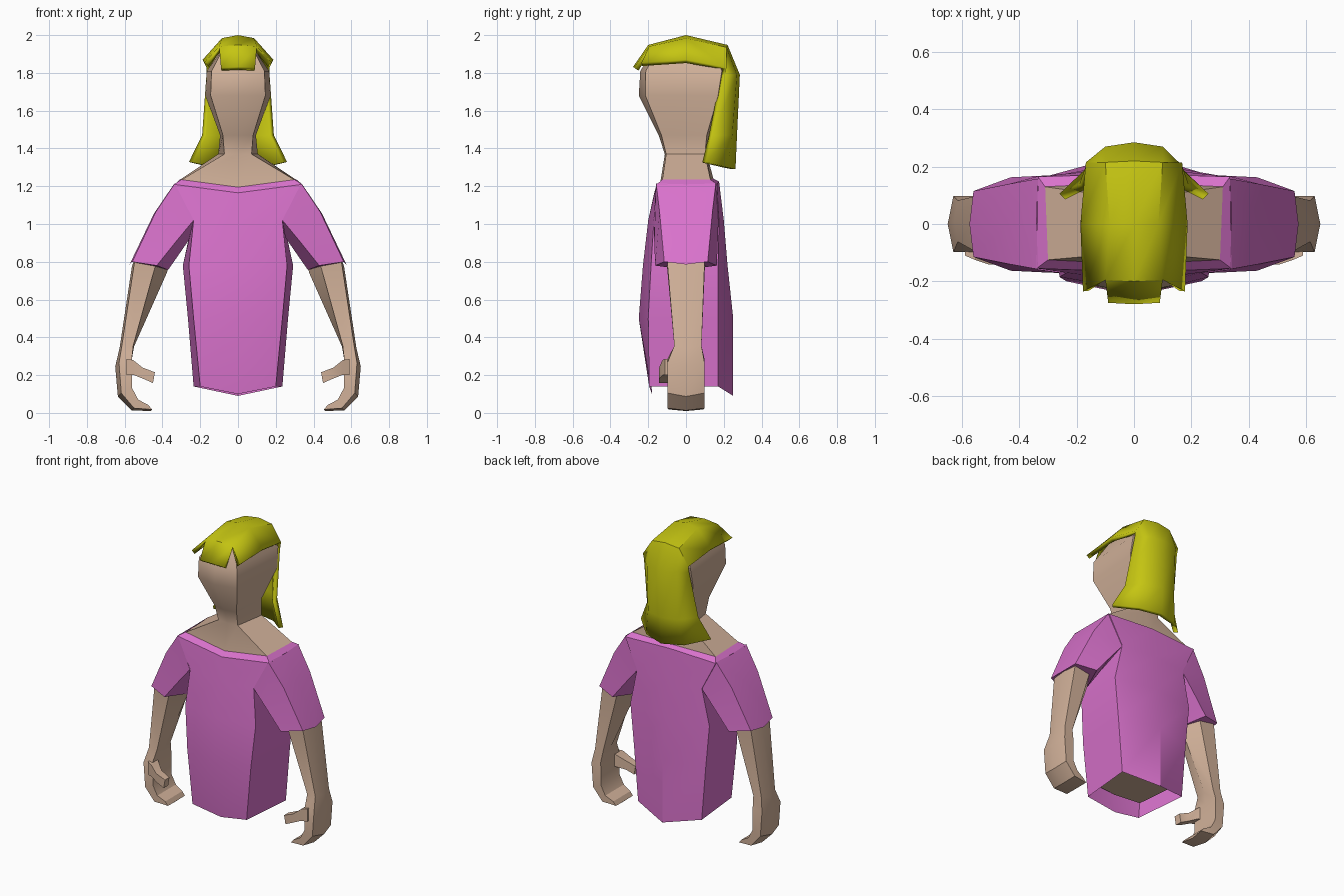
import bpy, bmesh, math


def material(name, rgb):
    m = bpy.data.materials.new(name)
    m.diffuse_color = (*rgb, 1)
    return m


SKIN = material("skin", (0.64, 0.44, 0.32))
SHIRT = material("pink_shirt", (0.70, 0.17, 0.61))
HAIR = material("yellow_hair", (0.56, 0.56, 0.006))


def finish(name, bm, mat, mirror=False, thick=0, recalc=True, angle=30):
    if recalc:
        bmesh.ops.recalc_face_normals(bm, faces=bm.faces[:])
    me = bpy.data.meshes.new(name)
    bm.to_mesh(me)
    bm.free()
    me.materials.append(mat)
    ob = bpy.data.objects.new(name, me)
    bpy.context.collection.objects.link(ob)
    bpy.ops.object.select_all(action='DESELECT')
    ob.select_set(True)
    bpy.context.view_layer.objects.active = ob
    bpy.ops.object.shade_smooth_by_angle(angle=math.radians(angle))
    if thick:
        ob.modifiers.new("thickness", 'SOLIDIFY').thickness = thick
    if mirror:
        ob.modifiers.new("mirror", 'MIRROR')
    return ob


def loft(name, rings, mat, cap_start=True, cap_end=True, mirror=False):
    """Skin a list of equal-length rings of points."""
    bm = bmesh.new()
    vs = [[bm.verts.new(p) for p in r] for r in rings]
    n = len(rings[0])
    for a, b in zip(vs, vs[1:]):
        for i in range(n):
            j = (i + 1) % n
            bm.faces.new((a[i], a[j], b[j], b[i]))
    if cap_start:
        bm.faces.new(vs[0][::-1])
    if cap_end:
        bm.faces.new(vs[-1])
    return finish(name, bm, mat, mirror)


def body_ring(z, xf, yf, yfc, xb, yb, ybc, zf=None, zb=None):
    """Hexagon: front centre, front corners, back corners, back centre."""
    zf = z if zf is None else zf
    zb = z if zb is None else zb
    return [(0, yfc, zf), (xf, yf, z), (xb, yb, z),
            (0, ybc, zb), (-xb, yb, z), (-xf, yf, z)]


# Shirt torso, open at the hem, with a ledge at the neckline
loft("shirt_body", [
    body_ring(0.14, 0.20, -0.195, -0.18, 0.235, 0.17, 0.25, 0.10, 0.09),
    body_ring(0.50, 0.235, -0.20, -0.25, 0.265, 0.17, 0.25),
    body_ring(0.78, 0.26, -0.185, -0.228, 0.292, 0.17, 0.22),
    body_ring(1.02, 0.235, -0.17, -0.20, 0.24, 0.175, 0.20),
    body_ring(1.21, 0.34, -0.155, -0.168, 0.335, 0.165, 0.175, 1.165, 1.225),
    body_ring(1.235, 0.30, -0.125, -0.14, 0.31, 0.13, 0.145, 1.195, 1.24),
], SHIRT, False, False)

# Skin: inner torso, shoulders, neck and head in one piece
loft("head_and_body", [
    body_ring(0.22, 0.18, -0.16, -0.18, 0.21, 0.15, 0.20),
    body_ring(1.00, 0.20, -0.14, -0.16, 0.20, 0.14, 0.16),
    body_ring(1.233, 0.30, -0.125, -0.14, 0.31, 0.13, 0.145, 1.195, 1.24),
    body_ring(1.37, 0.072, -0.105, -0.112, 0.105, 0.10, 0.11),
    body_ring(1.47, 0.08, -0.13, -0.145, 0.095, 0.11, 0.13),
    body_ring(1.68, 0.145, -0.215, -0.25, 0.172, 0.17, 0.20),
    body_ring(1.81, 0.14, -0.213, -0.242, 0.165, 0.19, 0.22),
    body_ring(1.925, 0.08, -0.15, -0.17, 0.09, 0.14, 0.17),
], SKIN)


def limb_ring(outer, bulge, yo, inner, yi, in_mid, yc=0):
    """Hexagon around a limb: outer ridge, two outer and two inner corners, inner ridge."""
    (ox, oz), (ix, iz), (mx, mz) = outer, inner, in_mid
    return [(ox + bulge, yc, oz - bulge), (ox, yc - yo, oz), (ix, yc - yi, iz),
            (mx, yc, mz), (ix, yc + yi, iz), (ox, yc + yo, oz)]


# Short sleeves
loft("sleeve", [
    limb_ring((0.335, 1.215), 0.005, 0.158, (0.235, 1.02), 0.172, (0.25, 0.93)),
    limb_ring((0.435, 1.065), 0.010, 0.140, (0.33, 0.905), 0.168, (0.305, 0.85)),
    limb_ring((0.56, 0.80), 0.014, 0.115, (0.43, 0.78), 0.163, (0.37, 0.757)),
], SHIRT, False, True, mirror=True)

# Arms running down into hands with curled fingers
loft("arm_and_hand", [
    limb_ring((0.53, 0.85), 0.012, 0.095, (0.43, 0.83), 0.10, (0.37, 0.80)),
    limb_ring((0.55, 0.785), 0.012, 0.098, (0.44, 0.77), 0.10, (0.375, 0.745)),
    limb_ring((0.615, 0.355), 0.012, 0.072, (0.555, 0.355), 0.072, (0.55, 0.352), 0.01),
    limb_ring((0.630, 0.265), 0.020, 0.098, (0.562, 0.285), 0.098, (0.562, 0.285)),
    limb_ring((0.618, 0.105), 0.018, 0.098, (0.560, 0.13), 0.098, (0.560, 0.13)),
    limb_ring((0.55, 0.025), 0.012, 0.098, (0.528, 0.07), 0.098, (0.528, 0.07)),
    limb_ring((0.455, 0.018), 0.008, 0.09, (0.475, 0.042), 0.09, (0.475, 0.042)),
], SKIN, mirror=True)


def thumb_ring(top, bottom, y0, y1):
    (tx, tz), (bx, bz) = top, bottom
    return [(tx, y0, tz), (tx, y1, tz), (bx, y1, bz), (bx, y0, bz)]


# Thumbs
loft("thumb", [
    thumb_ring((0.59, 0.285), (0.59, 0.20), -0.11, -0.04),
    thumb_ring((0.555, 0.28), (0.55, 0.20), -0.125, -0.05),
    thumb_ring((0.505, 0.24), (0.50, 0.18), -0.142, -0.085),
    thumb_ring((0.44, 0.215), (0.45, 0.158), -0.142, -0.095),
], SKIN, mirror=True)

# Hair: one sheet from fringe over the crown and down the back, half rows mirrored
rows = [
    [(0, -0.28, 1.832), (0.09, -0.275, 1.828)],
    [(0, -0.20, 1.948), (0.10, -0.195, 1.94), (0.178, -0.235, 1.855)],
    [(0, 0.00, 2.00), (0.085, 0.00, 1.984), (0.187, 0.00, 1.87)],
    [(0, 0.22, 1.948), (0.10, 0.215, 1.935), (0.168, 0.215, 1.83)],
    [(0, 0.285, 1.79), (0.10, 0.27, 1.79), (0.167, 0.205, 1.79)],
    [(0, 0.27, 1.47), (0.11, 0.245, 1.47), (0.19, 0.14, 1.47)],
    [(0, 0.262, 1.29), (0.14, 0.22, 1.30), (0.26, 0.105, 1.328)],
]
bm = bmesh.new()
grid = []
for row in rows:
    g = {c: bm.verts.new(p) for c, p in enumerate(row)}
    g.update({-c: bm.verts.new((-p[0], p[1], p[2])) for c, p in enumerate(row) if c})
    grid.append(g)
for a, b in zip(grid, grid[1:]):
    for c in range(-2, 2):
        if c in a and c + 1 in a:
            bm.faces.new((a[c], a[c + 1], b[c + 1], b[c]))
finish("hair", bm, HAIR, thick=0.028, recalc=False, angle=40)
